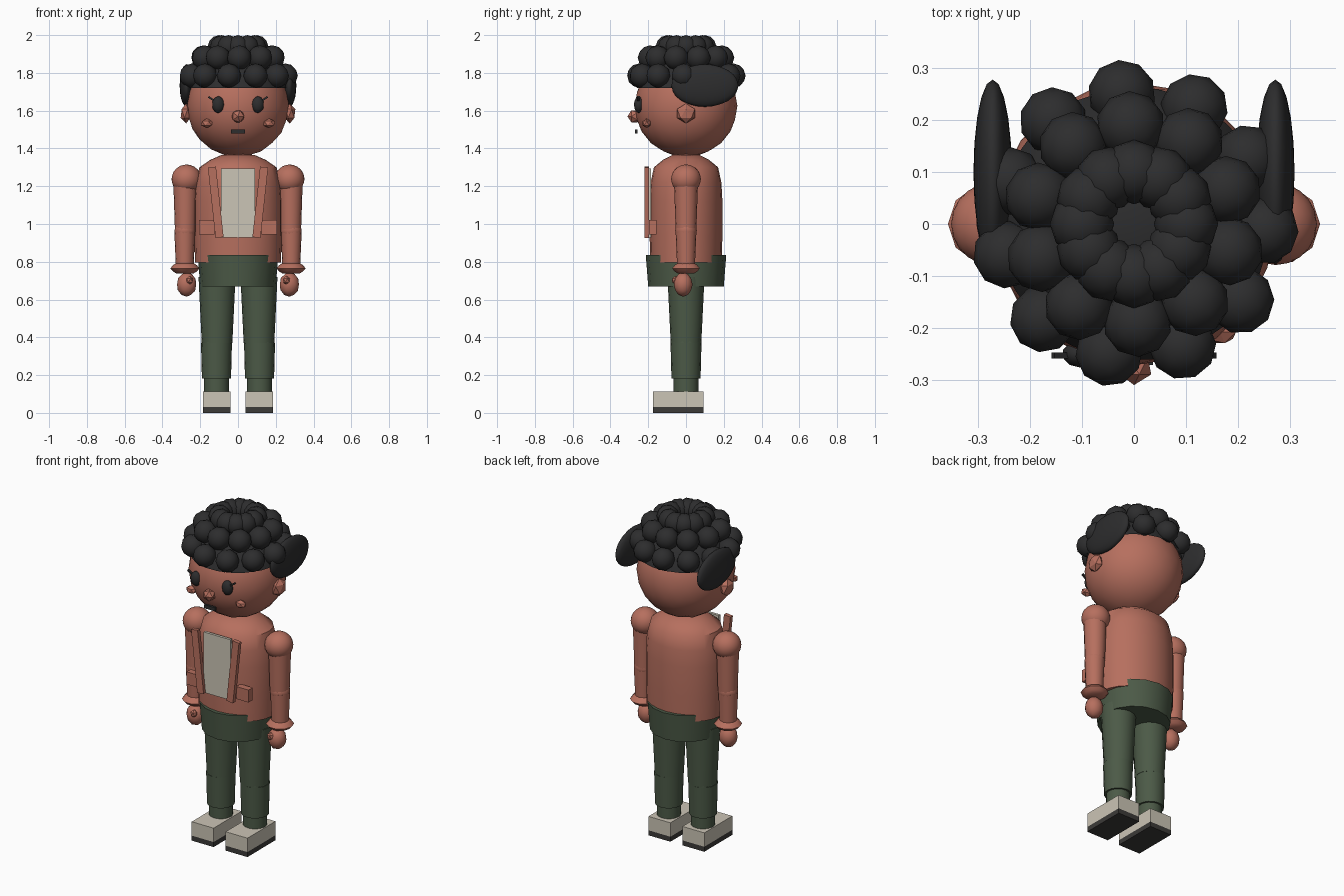
import bpy, bmesh, math
from mathutils import Matrix, Vector

start = bpy.data.objects.get("Cube")
if start:
    bpy.data.objects.remove(start, do_unlink=True)


def material(name, r, g, b):
    m = bpy.data.materials.new(name)
    m.use_nodes = True
    m.diffuse_color = (r, g, b, 1)
    bsdf = next(n for n in m.node_tree.nodes if n.type == "BSDF_PRINCIPLED")
    bsdf.inputs["Base Color"].default_value = (r, g, b, 1)
    bsdf.inputs["Roughness"].default_value = 0.8
    return m


BROWN = material("warm brown", 0.47, 0.16, 0.113)
BLACK = material("soft black", 0.026, 0.026, 0.027)
GREEN = material("dark green", 0.072, 0.102, 0.063)
CREAM = material("cream", 0.6, 0.555, 0.465)
SOLE = material("sole grey", 0.045, 0.043, 0.04)


def finish(name, bm, mat, smooth=40):
    """Turn a bmesh into an object; smooth is the sharp-edge angle, 0 for flat."""
    bmesh.ops.recalc_face_normals(bm, faces=bm.faces)
    mesh = bpy.data.meshes.new(name)
    bm.to_mesh(mesh)
    bm.free()
    mesh.materials.append(mat)
    if smooth:
        mesh.shade_smooth()
        mesh.set_sharp_from_angle(angle=math.radians(smooth))
    obj = bpy.data.objects.new(name, mesh)
    bpy.context.collection.objects.link(obj)
    return obj


def ball(name, loc, size, mat, detail=2, smooth=60, turn=(0, 0, 0)):
    bm = bmesh.new()
    bmesh.ops.create_icosphere(bm, subdivisions=detail, radius=1)
    bm.transform(Matrix.Diagonal((*size, 1)))
    obj = finish(name, bm, mat, smooth)
    obj.location, obj.rotation_euler = loc, turn
    return obj


def box(name, loc, size, mat, turn=(0, 0, 0)):
    bm = bmesh.new()
    bmesh.ops.create_cube(bm, size=1)
    bm.transform(Matrix.Diagonal((*size, 1)))
    obj = finish(name, bm, mat, 0)
    obj.location, obj.rotation_euler = loc, turn
    return obj


def lathe(name, profile, mat, x=0, sides=16, wide=1.0, deep=1.0):
    """Stack rings of (z, radius) and cap both ends."""
    bm = bmesh.new()
    rings = []
    for z, r in profile:
        angles = [2 * math.pi * i / sides for i in range(sides)]
        rings.append([bm.verts.new((x + wide * r * math.cos(a), deep * r * math.sin(a), z))
                      for a in angles])
    for low, high in zip(rings, rings[1:]):
        for i in range(sides):
            j = (i + 1) % sides
            bm.faces.new((low[i], low[j], high[j], high[i]))
    bm.faces.new(rings[0])
    bm.faces.new(rings[-1])
    return finish(name, bm, mat)


# Head, nose and mouth
ball("head", (0, 0, 1.625), (0.27, 0.272, 0.27), BROWN, detail=3)
ball("nose", (0, -0.273, 1.57), (0.037, 0.037, 0.037), BROWN, 1, 0, (math.pi / 2, 0, 0))
box("mouth", (0, -0.264, 1.49), (0.074, 0.014, 0.022), BLACK)

# Hair cap, cut off at the hairline
bm = bmesh.new()
bmesh.ops.create_icosphere(bm, subdivisions=3, radius=1)
bm.transform(Matrix.Translation((0, 0, 1.625)) @ Matrix.Diagonal((0.277, 0.279, 0.305, 1)))
bmesh.ops.bisect_plane(bm, geom=bm.verts[:] + bm.edges[:] + bm.faces[:],
                       plane_co=Vector((0, 0, 1.72)), plane_no=Vector((0, 0, 1)),
                       clear_inner=True)
finish("hair_cap", bm, BLACK)

# Rings of curls: count, ring radius, height, curl radius, start angle
for ring, (count, reach, z, r, first) in enumerate([
        (11, 0.252, 1.785, 0.065, -11),
        (10, 0.19, 1.88, 0.066, 2),
        (12, 0.1, 1.938, 0.062, 0)]):
    for i in range(count):
        a = math.radians(first) + 2 * math.pi * i / count
        ball(f"curl_{ring + 1}_{i + 1}", (reach * math.sin(a), -reach * math.cos(a), z),
             (r, r, r), BLACK, turn=(0, 0, a))

# Neck, torso, shirt front and hips
lathe("neck", [(1.3, 0.075), (1.4, 0.075)], BROWN)
lathe("torso", [(0.795, 0.98), (0.95, 1), (1.12, 1), (1.22, 0.97), (1.3, 0.88),
                (1.34, 0.63), (1.365, 0.38)], BROWN, sides=24, wide=0.232, deep=0.193)
box("shirt_front", (0, -0.192, 1.112), (0.178, 0.016, 0.365), CREAM)
lathe("hips", [(0.67, 0.2), (0.835, 0.213)], GREEN, sides=16)

for side, s in (("left", 1), ("right", -1)):
    # Face details and side hair
    ball(f"{side}_eye", (s * 0.105, -0.25, 1.632), (0.033, 0.026, 0.045), BLACK)
    box(f"{side}_eyelash", (s * 0.143, -0.253, 1.664), (0.032, 0.012, 0.01), BLACK,
        (0, -s * 0.6, 0))
    ball(f"{side}_cheek", (s * 0.165, -0.208, 1.533), (0.035, 0.025, 0.025), BROWN, 1, 0)
    ball(f"{side}_ear", (s * 0.275, 0, 1.585), (0.032, 0.055, 0.053), BROWN, 1, 0)
    ball(f"{side}_side_hair", (s * 0.272, 0.1, 1.733), (0.037, 0.178, 0.113), BLACK, 3)

    # Jacket lapel and pocket
    box(f"{side}_lapel", (s * 0.118, -0.207, 1.115), (0.043, 0.024, 0.375), BROWN,
        (0, s * 0.108, 0))
    box(f"{side}_pocket", (s * 0.166, -0.175, 0.983), (0.082, 0.04, 0.075), BROWN)

    # Arm, cuff and hand
    ball(f"{side}_shoulder", (s * 0.273, 0, 1.238), (0.079, 0.079, 0.077), BROWN, 3)
    lathe(f"{side}_upper_arm", [(0.97, 0.055), (1.24, 0.064)], BROWN, s * 0.279)
    ball(f"{side}_elbow", (s * 0.281, 0, 0.965), (0.058, 0.058, 0.058), BROWN)
    lathe(f"{side}_forearm", [(0.75, 0.046), (0.96, 0.055)], BROWN, s * 0.282)
    lathe(f"{side}_cuff", [(0.738, 0.045), (0.748, 0.062), (0.765, 0.077),
                           (0.783, 0.062), (0.793, 0.045)], BROWN, s * 0.281, sides=10)
    ball(f"{side}_hand", (s * 0.272, -0.015, 0.68), (0.053, 0.05, 0.065), BROWN)
    ball(f"{side}_thumb", (s * 0.256, -0.055, 0.702), (0.021, 0.021, 0.024), BROWN, 1, 0)

    # Leg, knee and ankle
    lathe(f"{side}_thigh", [(0.37, 0.081), (0.72, 0.098)], GREEN, s * 0.111)
    ball(f"{side}_knee", (s * 0.113, 0, 0.37), (0.081, 0.081, 0.07), GREEN)
    lathe(f"{side}_shin", [(0.182, 0.077), (0.37, 0.082)], GREEN, s * 0.114)
    lathe(f"{side}_ankle", [(0.1, 0.066), (0.19, 0.066)], GREEN, s * 0.114)

    # Shoe
    box(f"{side}_shoe", (s * 0.113, -0.042, 0.072), (0.146, 0.267, 0.084), CREAM)
    box(f"{side}_sole", (s * 0.113, -0.042, 0.015), (0.146, 0.267, 0.03), SOLE)
